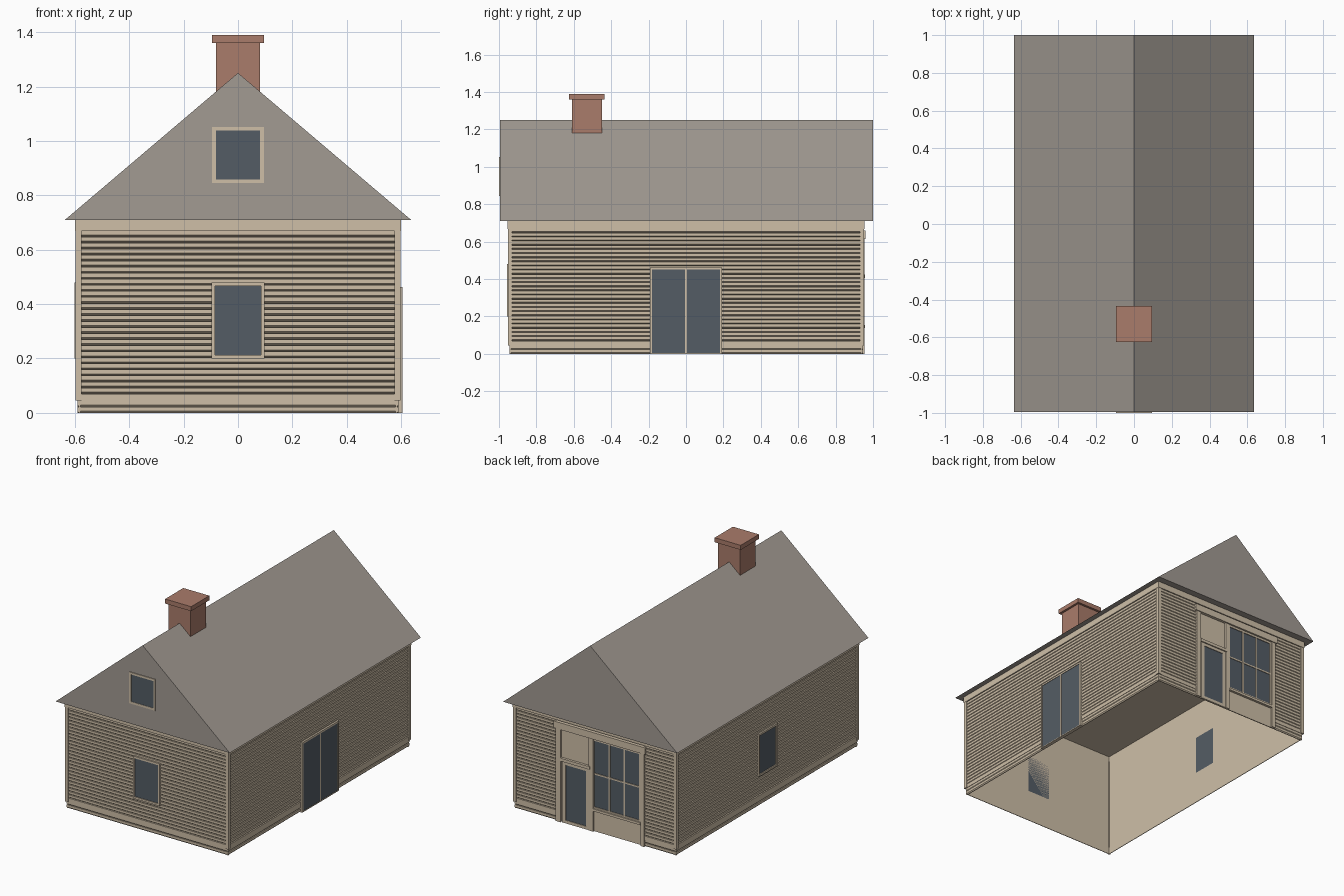
import bpy, bmesh
from mathutils import Vector

cube = bpy.data.objects.get("Cube")
if cube:
    bpy.data.objects.remove(cube, do_unlink=True)


def material(name, rgb):
    m = bpy.data.materials.new(name)
    m.use_nodes = True
    m.diffuse_color = (*rgb, 1)
    for node in m.node_tree.nodes:
        if node.type == 'BSDF_PRINCIPLED':
            node.inputs["Base Color"].default_value = (*rgb, 1)
            node.inputs["Roughness"].default_value = 0.8
    return m


TAN = material("tan_timber", (0.62, 0.52, 0.39))
ROOF = material("grey_roof", (0.36, 0.325, 0.29))
BRICK = material("red_brick", (0.40, 0.20, 0.145))
GLASS = material("dark_glass", (0.088, 0.108, 0.13))

# Wall frames: direction along the wall, outward direction, distance from centre
X, Y, Z = Vector((1, 0, 0)), Vector((0, 1, 0)), Vector((0, 0, 1))
HX, HY = 0.58, 0.935
WALLS = {
    "front": (X, -Y, HY),
    "back": (X, Y, HY),
    "left": (Y, X, HX),
    "right": (Y, -X, HX),
    "gable": (X, -Y, 0.995),
}


def finish(name, bm, mat, fix=True):
    if fix:
        bmesh.ops.recalc_face_normals(bm, faces=bm.faces[:])
    mesh = bpy.data.meshes.new(name)
    bm.to_mesh(mesh)
    bm.free()
    mesh.materials.append(mat)
    obj = bpy.data.objects.new(name, mesh)
    bpy.context.collection.objects.link(obj)
    return obj


def add_prism(bm, outline, offset):
    """Extrude a closed outline of points along an offset."""
    face = bm.faces.new([bm.verts.new(p) for p in outline])
    out = bmesh.ops.extrude_face_region(bm, geom=[face], use_keep_orig=True)
    verts = [g for g in out["geom"] if isinstance(g, bmesh.types.BMVert)]
    bmesh.ops.translate(bm, verts=verts, vec=offset)


def at(wall, u, d, z):
    along, normal, dist = WALLS[wall]
    return along * u + normal * (dist + d) + Z * z


def add_plate(bm, wall, u0, u1, z0, z1, d1, d0=0.0):
    ring = [at(wall, u, d0, z) for u, z in ((u0, z0), (u1, z0), (u1, z1), (u0, z1))]
    add_prism(bm, ring, WALLS[wall][1] * (d1 - d0))


def plate(name, wall, u0, u1, z0, z1, d1, mat=TAN):
    bm = bmesh.new()
    add_plate(bm, wall, u0, u1, z0, z1, d1)
    return finish(name, bm, mat)


def box(name, x, y, z, mat):
    bm = bmesh.new()
    ring = [Vector((a, b, z[0])) for a, b in
            ((x[0], y[0]), (x[1], y[0]), (x[1], y[1]), (x[0], y[1]))]
    add_prism(bm, ring, Z * (z[1] - z[0]))
    return finish(name, bm, mat)


def siding(name, wall, u0, u1, z0, boards, pitch, recess, face):
    """Horizontal boards with a sloping groove under each one."""
    outline = [(0.0, z0)]
    for i in range(boards):
        z = z0 + i * pitch
        outline += [(recess, z), (face, z + pitch * 0.3), (face, z + pitch)]
    outline.append((0.0, z0 + boards * pitch))
    bm = bmesh.new()
    add_prism(bm, [at(wall, u0, d, z) for d, z in outline], WALLS[wall][0] * (u1 - u0))
    return finish(name, bm, TAN)


def window(name, wall, u0, u1, z0, z1, bar, frame_d, glass_d, cols=1, rows=1,
           mid=0.01, foot=None):
    """Frame with glazing bars over one pane of glass."""
    foot = bar if foot is None else foot
    bm = bmesh.new()
    add_plate(bm, wall, u0, u0 + bar, z0, z1, frame_d)
    add_plate(bm, wall, u1 - bar, u1, z0, z1, frame_d)
    add_plate(bm, wall, u0 + bar, u1 - bar, z1 - bar, z1, frame_d)
    add_plate(bm, wall, u0 + bar, u1 - bar, z0, z0 + foot, frame_d)
    a, b, lo, hi = u0 + bar, u1 - bar, z0 + foot, z1 - bar
    for i in range(1, cols):
        c = a + (b - a) * i / cols
        add_plate(bm, wall, c - mid / 2, c + mid / 2, lo, hi, frame_d)
    for i in range(1, rows):
        c = lo + (hi - lo) * i / rows
        add_plate(bm, wall, a, b, c - mid / 2, c + mid / 2, frame_d - 0.001)
    finish(name + "_frame", bm, TAN)
    plate(name + "_glass", wall, a, b, lo, hi, glass_d, GLASS)


# Inner shell, open underneath
bm = bmesh.new()
bmesh.ops.create_cube(bm, size=1)
bmesh.ops.scale(bm, vec=(2 * HX, 2 * HY, 0.705), verts=bm.verts[:])
bmesh.ops.translate(bm, vec=(0, 0, 0.3525), verts=bm.verts[:])
bmesh.ops.delete(bm, geom=[f for f in bm.faces if f.normal.z < -0.5], context='FACES')
bmesh.ops.reverse_faces(bm, faces=bm.faces[:])
finish("inner_shell", bm, TAN, fix=False)

# Outer walls: base, band, siding and frieze on each side
SHOP = (-0.355, 0.285)
for wall in ("front", "back", "left", "right"):
    half = HX if wall in ("front", "back") else HY
    spans = [(-half, half)]
    if wall == "back":
        spans = [(-half, SHOP[0]), (SHOP[1], half)]
    for i, (a, b) in enumerate(spans):
        tag = f"{wall}_{i}"
        ea = a - 0.01 if a == -half else a
        eb = b + 0.01 if b == half else b
        siding("base_boards_" + tag, wall, ea, eb, 0, 2, 0.0225, 0.004, 0.01)
        plate("base_band_" + tag, wall, a, b, 0.045, 0.07, 0.013)
        siding("siding_" + tag, wall, a, b, 0.07, 27, 0.0222, 0.003, 0.012)
    plate("frieze_" + wall, wall, -half - 0.02, half + 0.02, 0.669, 0.711, 0.02)

# Corner boards
for sx in (-1, 1):
    for sy in (-1, 1):
        box("corner_board", sorted((sx * 0.575, sx * 0.598)),
            sorted((sy * 0.93, sy * 0.953)), (0.045, 0.67), TAN)

# Solid gabled roof
bm = bmesh.new()
add_prism(bm, [Vector((x, -0.995, z)) for x, z in
               ((-0.636, 0.71), (0.636, 0.71), (0, 1.25))], Y * 1.995)
finish("roof", bm, ROOF)

# Chimney
box("chimney_stack", (-0.08, 0.08), (-0.61, -0.45), (1.1, 1.36), BRICK)
box("chimney_cap", (-0.095, 0.095), (-0.625, -0.435), (1.36, 1.39), BRICK)

# Windows and side doors
window("gable_window", "gable", -0.095, 0.095, 0.845, 1.052, 0.014, 0.005, 0.003)
window("front_window", "front", -0.098, 0.098, 0.2, 0.48, 0.013, 0.022, 0.016)
window("right_window", "right", -0.098, 0.098, 0.2, 0.48, 0.013, 0.022, 0.016)
window("side_doors", "left", -0.193, 0.193, 0, 0.462, 0.012, 0.024, 0.021,
       cols=2, foot=0.005)

# Shopfront on the back wall
plate("shop_panel", "back", *SHOP, 0, 0.63, 0.006)
plate("shop_post_left", "back", 0.25, 0.285, 0, 0.62, 0.02)
plate("shop_post_right", "back", -0.362, -0.335, 0, 0.62, 0.02)
plate("shop_header", "back", -0.372, 0.295, 0.615, 0.66, 0.026)
window("shop_door", "back", 0.042, 0.24, 0, 0.41, 0.025, 0.014, 0.01, foot=0.02)
plate("shop_door_lintel", "back", 0.036, 0.25, 0.405, 0.425, 0.022)
plate("shop_mullion", "back", 0.012, 0.044, 0, 0.615, 0.017)
window("shop_window", "back", -0.335, 0.02, 0.15, 0.615, 0.014, 0.014, 0.009,
       cols=3, rows=2)
plate("shop_sill", "back", -0.335, 0.012, 0.138, 0.154, 0.022)
